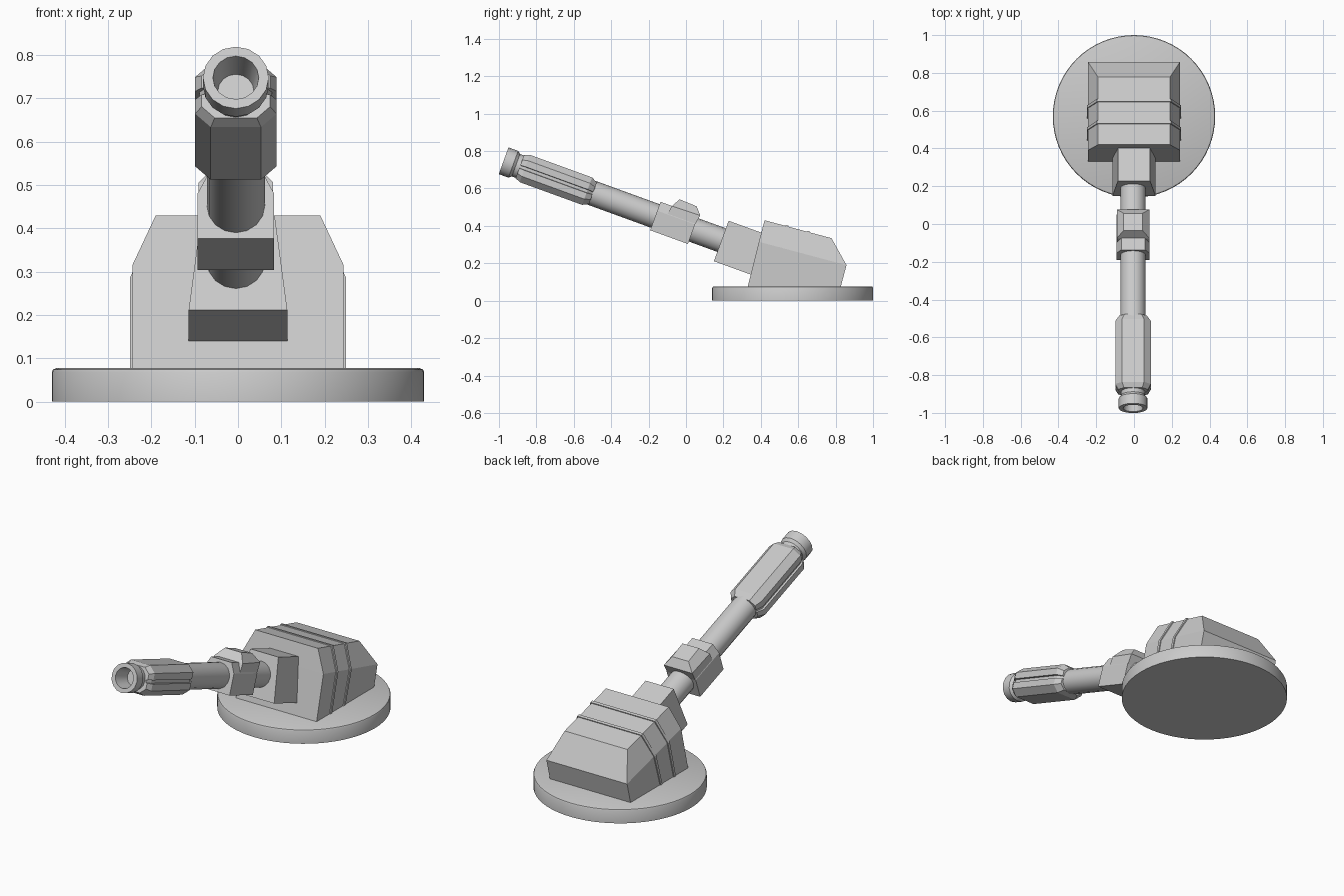
import bpy, bmesh, math
from mathutils import Matrix

if "Cube" in bpy.data.objects:
    bpy.data.objects.remove(bpy.data.objects["Cube"])

# Gun frame: local y runs from the muzzle back along the tilted barrel
GUN = Matrix.Translation((-0.005, -0.975, 0.748)) @ Matrix.Rotation(math.radians(-20), 4, 'X')
ID = Matrix.Identity(4)


def finish(name, bm, mat):
    bmesh.ops.recalc_face_normals(bm, faces=bm.faces)
    me = bpy.data.meshes.new(name)
    bm.to_mesh(me)
    bm.free()
    ob = bpy.data.objects.new(name, me)
    ob.matrix_world = mat
    bpy.context.collection.objects.link(ob)
    return ob


def loft(name, sections, mat=ID):
    """Skin half outlines (x, y, z from bottom to top), mirrored across x."""
    bm = bmesh.new()
    rings = []
    for half in sections:
        pts = list(half) + [(-x, y, z) for x, y, z in reversed(half)]
        rings.append([bm.verts.new(p) for p in pts])
    n = len(rings[0])
    for a, b in zip(rings, rings[1:]):
        for i in range(n):
            j = (i + 1) % n
            bm.faces.new((a[i], a[j], b[j], b[i]))
    for r in (rings[0], rings[-1]):
        for i in range(n // 2 - 1):
            bm.faces.new((r[i], r[i + 1], r[n - 2 - i], r[n - 1 - i]))
    return finish(name, bm, mat)


def prism(name, outline, stations, mat=GUN):
    """Extrude an (x, z) half outline through (y, scale) stations."""
    return loft(name, [[(x * k, y, z * k) for x, z in outline] for y, k in stations], mat)


def lathe(name, profile, sides, mat, axis):
    """Spin (distance along axis, radius) points; both ends are capped."""
    bm = bmesh.new()
    rings = []
    for s, r in profile:
        ring = []
        for i in range(sides):
            a = 2 * math.pi * i / sides
            c, d = r * math.cos(a), r * math.sin(a)
            ring.append(bm.verts.new((c, s, d) if axis == 'Y' else (c, d, s)))
        rings.append(ring)
    for a, b in zip(rings, rings[1:]):
        for i in range(sides):
            j = (i + 1) % sides
            bm.faces.new((a[i], a[j], b[j], b[i]))
    bm.faces.new(rings[0])
    bm.faces.new(rings[-1])
    ob = finish(name, bm, mat)
    return ob


def smooth(ob, angle):
    bpy.ops.object.select_all(action='DESELECT')
    ob.select_set(True)
    bpy.context.view_layer.objects.active = ob
    bpy.ops.object.shade_smooth_by_angle(angle=math.radians(angle))


# Round base plate with a slightly softened rim
base = lathe("base_plate", [(0, 0.43), (0.068, 0.43), (0.074, 0.427), (0.077, 0.42)],
             64, Matrix.Translation((0, 0.57, 0)), 'Z')
smooth(base, 40)

# Turret housing
W, T = 0.244, 0.19
loft("turret_housing", [
    [(W, 0.329, 0.07), (W, 0.39, 0.315), (T, 0.42, 0.43)],
    [(W, 0.826, 0.07), (W, 0.858, 0.19), (T, 0.778, 0.334)],
])

# Thin raised bands wrapped over the housing
def band_section(d, e=0.005):
    return [(W + e, 0.329 + d, 0.07),
            (W + e, 0.385 + d, 0.317 - 0.267 * d),
            (T + e, 0.42 + d, 0.43 - 0.268 * d + e)]

for i, d in enumerate((0.112, 0.228)):
    loft(f"housing_band_{i + 1}", [band_section(d), band_section(d + 0.015)])

# Tapered mount between the housing and barrel
prism("barrel_mount", [(0.114, -0.12), (0.085, 0.11)], [(1.24, 1), (1.55, 1)],
      Matrix.Translation((0.005, 0, 0)) @ GUN)

# Barrel tube
barrel = lathe("barrel", [(0.3, 0.067), (1.4, 0.067)], 16, GUN, 'Y')
smooth(barrel, 30)

# Chamfered clamp block and the raised cap on top of it
prism("clamp_block", [(0.088, -0.081), (0.088, 0.03), (0.062, 0.081)], [(0.863, 1), (1.078, 1)])
loft("clamp_cap", [
    [(0.086, 0.92, 0.03), (0.086, 0.928, 0.08), (0.05, 0.955, 0.128)],
    [(0.086, 1.078, 0.03), (0.086, 1.088, 0.085), (0.05, 1.053, 0.124)],
], GUN)

# Faceted muzzle sleeve with a slot down each side
prism("muzzle_sleeve",
      [(0.058, -0.078), (0.094, -0.045), (0.094, -0.01), (0.084, -0.008),
       (0.084, 0.008), (0.094, 0.01), (0.094, 0.045), (0.058, 0.078)],
      [(0.092, 0.84), (0.12, 1), (0.475, 1), (0.508, 0.78)])

# Muzzle ring with a tapering bore
muzzle = lathe("muzzle", [(0.14, 0.036), (0.0, 0.053), (0.0, 0.076), (0.055, 0.076),
                          (0.07, 0.064), (0.15, 0.064)], 16, GUN, 'Y')
smooth(muzzle, 30)
